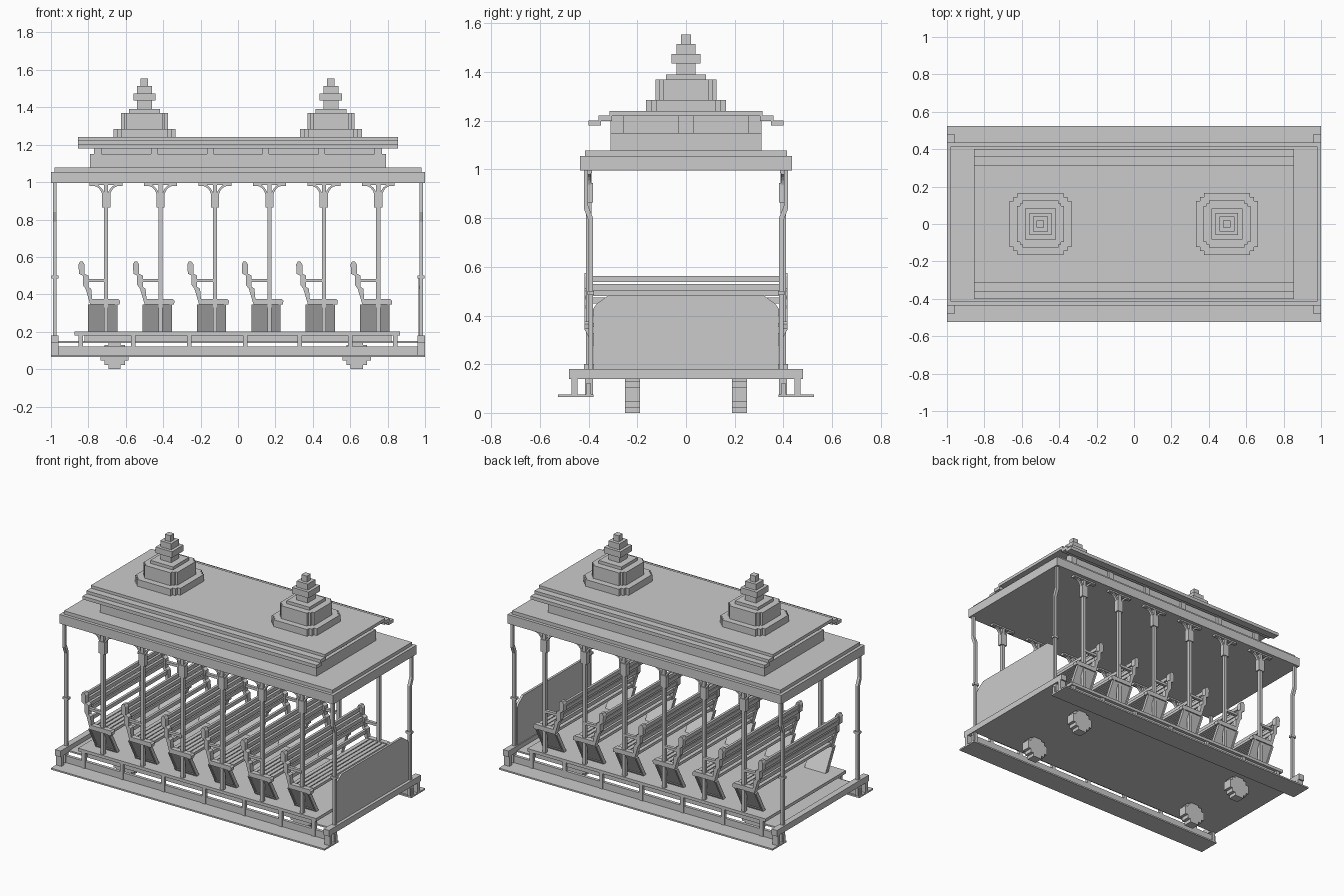
import bpy, bmesh, math
from mathutils import Vector

cube = bpy.data.objects.get("Cube")
if cube:
    bpy.data.objects.remove(cube, do_unlink=True)

mat = bpy.data.materials.new("light_grey")
mat.use_nodes = True
GREY = (0.6, 0.6, 0.6, 1)
mat.diffuse_color = GREY
mat.node_tree.nodes["Principled BSDF"].inputs["Base Color"].default_value = GREY


def finish(name, bm):
    bmesh.ops.recalc_face_normals(bm, faces=bm.faces)
    me = bpy.data.meshes.new(name)
    bm.to_mesh(me)
    bm.free()
    me.materials.append(mat)
    ob = bpy.data.objects.new(name, me)
    bpy.context.collection.objects.link(ob)
    return ob


def add_box(bm, x0, x1, y0, y1, z0, z1):
    vs = bmesh.ops.create_cube(bm, size=1)["verts"]
    for v in vs:
        v.co = Vector(((x0 + x1) / 2 + v.co.x * (x1 - x0),
                       (y0 + y1) / 2 + v.co.y * (y1 - y0),
                       (z0 + z1) / 2 + v.co.z * (z1 - z0)))


def boxes(name, items):
    bm = bmesh.new()
    for b in items:
        add_box(bm, *b)
    return finish(name, bm)


def add_prism(bm, pts, axis, a, b):
    """Extrude a 2D outline along x (points are y,z) or y (points are x,z)."""
    def co(p, t):
        return (t, p[0], p[1]) if axis == "x" else (p[0], t, p[1])
    f = bm.faces.new([bm.verts.new(co(p, a)) for p in pts])
    ext = bmesh.ops.extrude_face_region(bm, geom=[f])["geom"]
    d = Vector((b - a, 0, 0)) if axis == "x" else Vector((0, b - a, 0))
    bmesh.ops.translate(bm, vec=d, verts=[v for v in ext if isinstance(v, bmesh.types.BMVert)])


def mirror_y(s, lo, hi):
    return (lo, hi) if s > 0 else (-hi, -lo)


SIDES = (-1, 1)
PILLARS = [-0.705 + 0.291 * i for i in range(6)]

# Floor, end beams and side sills
boxes("floor", [(-0.98, 0.98, -0.39, 0.39, 0.14, 0.15),
                (-0.82, 0.82, -0.40, 0.40, 0.145, 0.18),
                (-0.875, 0.865, -0.42, 0.42, 0.18, 0.20)])
boxes("end_beams", [(*mirror_y(s, 0.96, 1.0), -0.48, 0.48, 0.14, 0.18) for s in SIDES])

# Running boards with kick planks and hangers
for s in SIDES:
    name = "left" if s < 0 else "right"
    parts = [(-1, 1, *mirror_y(s, 0.38, 0.525), 0.065, 0.075),
             (-1, 1, *mirror_y(s, 0.39, 0.41), 0.07, 0.12)]
    for x in (-0.98, -0.84, -0.56, -0.26, 0.04, 0.33, 0.60, 0.84, 0.98):
        top = 0.145 if abs(x) > 0.9 else 0.18
        parts.append((x - 0.012, x + 0.012, *mirror_y(s, 0.395, 0.415), 0.07, top))
    for x in (-0.98, 0.98):
        parts.append((x - 0.02, x + 0.02, *mirror_y(s, 0.445, 0.47), 0.07, 0.145))
    boxes(f"running_board_{'front' if s < 0 else 'back'}", parts)

# Wheels with stepped rims
half = [(0.033, 0.0), (0.033, 0.022), (0.055, 0.022), (0.055, 0.046), (0.075, 0.046),
        (0.075, 0.104), (0.055, 0.104), (0.055, 0.128), (0.033, 0.128), (0.033, 0.15)]
outline = half + [(-x, z) for x, z in reversed(half)]
bm = bmesh.new()
for cx in (-0.66, 0.635):
    for s in SIDES:
        add_prism(bm, [(cx + x, z) for x, z in outline], "y", s * 0.19, s * 0.25)
finish("wheels", bm)

# Corner posts, bent outwards near the top
bm = bmesh.new()
path = [(0.382, 0.07), (0.382, 0.80), (0.402, 0.85), (0.402, 1.0),
        (0.42, 1.0), (0.42, 0.84), (0.40, 0.79), (0.40, 0.07)]
for sx in SIDES:
    for s in SIDES:
        add_prism(bm, [(s * y, z) for y, z in path], "x", sx * 0.97, sx * 0.99)
        add_box(bm, *mirror_y(sx, 0.96, 0.998), *mirror_y(s, 0.378, 0.404), 0.485, 0.5)
finish("corner_posts", bm)

# Front end panel with cut corners
bm = bmesh.new()
add_prism(bm, [(-0.38, 0.17), (0.38, 0.17), (0.38, 0.43), (0.365, 0.45), (0.315, 0.485),
               (-0.315, 0.485), (-0.365, 0.45), (-0.38, 0.43)], "x", 0.965, 0.98)
finish("end_panel", bm)

# Pillars with capitals and curved brackets
bm = bmesh.new()
arc = [(0.02 + 0.05 * (1 - math.cos(a)), 0.92 + 0.06 * math.sin(a))
       for a in [math.pi / 2 * i / 5 for i in range(6)]]
arc_in = [(x - 0.012 + 0.004 * i, z + 0.014) for i, (x, z) in enumerate(arc)]
bracket = arc + [(0.088, 0.98), (0.088, 0.995)] + list(reversed(arc_in))
for px in PILLARS:
    for s in SIDES:
        add_box(bm, px - 0.011, px + 0.011, *mirror_y(s, 0.388, 0.41), 0.2, 1.0)
        add_box(bm, px - 0.022, px + 0.022, *mirror_y(s, 0.383, 0.415), 0.865, 0.945)
        add_box(bm, px - 0.088, px + 0.088, *mirror_y(s, 0.386, 0.412), 0.985, 1.0)
        for sx in SIDES:
            add_prism(bm, [(px + sx * x, z) for x, z in bracket], "y", s * 0.39, s * 0.408)
finish("pillars", bm)

# Benches: side frames, slats, arm rests and sloping side panels
side = [(-0.085, 0.345), (-0.11, 0.43), (-0.125, 0.45), (-0.125, 0.50), (-0.145, 0.51),
        (-0.148, 0.56), (-0.14, 0.575), (-0.125, 0.575), (-0.115, 0.56), (-0.115, 0.51),
        (-0.095, 0.50), (-0.095, 0.44), (-0.08, 0.43), (-0.075, 0.375), (0.065, 0.375),
        (0.075, 0.365), (0.072, 0.345)]
for i, px in enumerate(PILLARS):
    bm = bmesh.new()
    for s in SIDES:
        add_prism(bm, [(px + x, z) for x, z in side], "y", s * 0.385, s * 0.418)
        add_box(bm, px - 0.10, px, *mirror_y(s, 0.392, 0.412), 0.465, 0.482)
        lo, hi = 0.345, 0.205
        # sloping panel and its raised frame
        def slope(x0, x1, z0, z1, out):
            def y(z):
                return 0.335 + 0.075 * (z - hi) / (lo - hi) + out
            add_prism(bm, [(s * y(z0), z0), (s * y(z1), z1),
                           (s * (y(z1) - 0.02), z1), (s * (y(z0) - 0.02), z0)],
                      "x", px + x0, px + x1)
        slope(-0.095, 0.058, 0.2, 0.345, 0)
        slope(-0.097, -0.085, 0.2, 0.345, 0.008)
        slope(0.048, 0.060, 0.2, 0.345, 0.008)
        slope(-0.097, 0.060, 0.2, 0.212, 0.008)
    # seat slats
    for k in range(5):
        x = -0.085 + 0.031 * k
        add_box(bm, px + x, px + x + 0.025, -0.388, 0.388, 0.352, 0.37)
    # back slats
    for x, z in ((-0.092, 0.40), (-0.112, 0.45), (-0.114, 0.48), (-0.13, 0.505), (-0.135, 0.538)):
        add_box(bm, px + x - 0.008, px + x + 0.008, -0.388, 0.388, z, z + 0.024)
    finish(f"bench_{i + 1}", bm)

# Lower roof
boxes("lower_roof", [(-1, 1, -0.435, 0.435, 0.995, 1.055),
                     (-0.98, 0.98, -0.415, 0.415, 1.055, 1.077)])

# Raised roof walls with pilasters
walls = [(-0.79, 0.79, -0.31, 0.31, 1.077, 1.15),
         (-0.755, 0.755, -0.295, 0.295, 1.15, 1.225)]
for s in SIDES:
    for k in range(6):
        x = -0.7475 + 0.299 * k
        walls.append((x - 0.0175, x + 0.0175, *mirror_y(s, 0.28, 0.31), 1.15, 1.225))
    for y in (-0.283, 0.0, 0.283):
        w = 0.03 if y == 0 else 0.027
        walls.append((*mirror_y(s, 0.74, 0.77), y - w, y + w, 1.15, 1.225))
boxes("raised_roof_walls", walls)

# Upper roof with stepped eaves
eaves = [(-0.855, 0.855, -0.315, 0.315, 1.22, 1.24)]
for s in SIDES:
    eaves.append((-0.855, 0.855, *mirror_y(s, 0.305, 0.36), 1.20, 1.222))
    eaves.append((-0.855, 0.855, *mirror_y(s, 0.35, 0.40), 1.18, 1.202))
boxes("upper_roof", eaves)

# Stepped roof towers: half width, corner notch, bottom, top
TIERS = [(0.165, 0.042, 1.24, 1.285), (0.125, 0.03, 1.285, 1.37), (0.083, 0, 1.37, 1.39),
         (0.04, 0, 1.39, 1.435), (0.06, 0, 1.435, 1.475), (0.04, 0, 1.475, 1.515),
         (0.02, 0, 1.515, 1.555)]
for name, cx in (("roof_tower_rear", -0.5), ("roof_tower_front", 0.497)):
    parts = []
    for w, n, z0, z1 in TIERS:
        plans = [(w, w)] if n == 0 else [(w, w - n), (w - n, w), (w - n / 2, w - n / 2)]
        parts += [(cx - a, cx + a, -b, b, z0, z1) for a, b in plans]
    boxes(name, parts)
